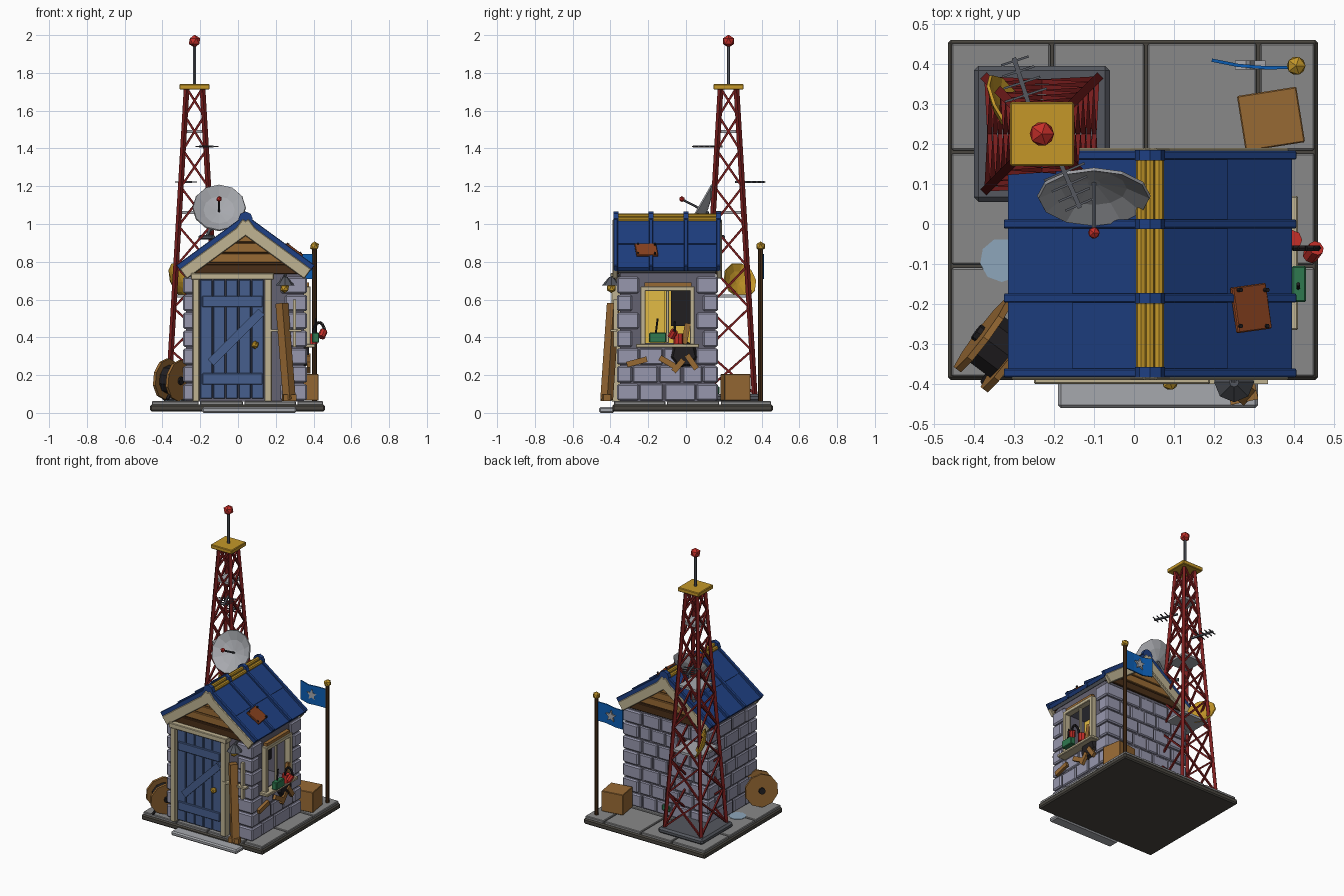
import bpy, bmesh, math, random
from mathutils import Vector, Matrix

if "Cube" in bpy.data.objects:
    bpy.data.objects.remove(bpy.data.objects["Cube"])
random.seed(4)
V = Vector

def mat(name, r, g, b):
    m = bpy.data.materials.new(name)
    m.diffuse_color = (*[(c / 255) ** 2.2 for c in (r, g, b)], 1)
    m.use_nodes = True
    m.node_tree.nodes["Principled BSDF"].inputs["Base Color"].default_value = m.diffuse_color
    return m

BLUE, DOOR = mat("roof_blue", 36, 66, 130), mat("door_blue", 72, 95, 140)
STONE, MORTAR = mat("stone", 150, 150, 172), mat("mortar", 100, 98, 112)
BEIGE, WOOD, DARKWOOD = mat("beige", 190, 178, 145), mat("wood", 150, 105, 55), mat("dark_wood", 75, 50, 30)
GOLD, RED, BALL = mat("gold", 195, 150, 45), mat("tower_red", 120, 35, 35), mat("ball_red", 195, 50, 45)
GREY, TILE, DARK, IRON = mat("grey", 165, 167, 172), mat("tile", 135, 135, 135), mat("dark", 38, 36, 38), mat("iron", 85, 88, 95)
FLAG, GREEN, RUST, PALE = mat("flag_blue", 20, 95, 180), mat("green", 50, 120, 80), mat("rust", 140, 70, 38), mat("puddle", 140, 165, 185)
SLAB, GLOW = mat("slab", 75, 72, 66), mat("glow", 225, 185, 70)

def finish(name, bm, m, bevel=0):
    me = bpy.data.meshes.new(name)
    bmesh.ops.recalc_face_normals(bm, faces=bm.faces)
    bm.to_mesh(me)
    bm.free()
    o = bpy.data.objects.new(name, me)
    bpy.context.collection.objects.link(o)
    me.materials.append(m)
    if bevel:
        b = o.modifiers.new("bevel", 'BEVEL')
        b.width, b.segments = bevel, 1
    return o

def add_box(bm, c, s, rot=None):
    bmesh.ops.create_cube(bm, size=1, matrix=Matrix.Translation(c) @ (rot or Matrix()) @ Matrix.Diagonal((*s, 1)))

def span(bm, x0, x1, y0, y1, z0, z1):
    add_box(bm, V(((x0 + x1) / 2, (y0 + y1) / 2, (z0 + z1) / 2)), (x1 - x0, y1 - y0, z1 - z0))

def spans(name, m, lst, bevel=0):
    bm = bmesh.new()
    for b in lst:
        span(bm, *b)
    return finish(name, bm, m, bevel)

def box(name, m, c, s, rot=(0, 0, 0), bevel=0):
    bm = bmesh.new()
    e = [math.radians(a) for a in rot]
    add_box(bm, V(c), s, Matrix.Rotation(e[2], 4, 'Z') @ Matrix.Rotation(e[1], 4, 'Y') @ Matrix.Rotation(e[0], 4, 'X'))
    return finish(name, bm, m, bevel)

def rods(name, m, lst, sides=6):
    """lst: (start, end, radius[, end radius])"""
    bm = bmesh.new()
    for p, q, r, *r2 in lst:
        p, q = V(p), V(q)
        M = Matrix.Translation((p + q) / 2) @ (q - p).to_track_quat('Z', 'Y').to_matrix().to_4x4()
        if sides == 4:
            M = M @ Matrix.Rotation(math.pi / 4, 4, 'Z')
        bmesh.ops.create_cone(bm, cap_ends=True, segments=sides, radius1=r, radius2=r2[0] if r2 else r, depth=(q - p).length, matrix=M)
    return finish(name, bm, m)

def ball(name, m, c, r):
    bm = bmesh.new()
    bmesh.ops.create_icosphere(bm, subdivisions=1, radius=r, matrix=Matrix.Translation(c))
    return finish(name, bm, m)

def prism(name, m, pts, y0, y1):
    bm = bmesh.new()
    f = bm.faces.new([bm.verts.new((x, y0, z)) for x, z in pts])
    g = bmesh.ops.extrude_face_region(bm, geom=[f])['geom']
    bmesh.ops.translate(bm, vec=(0, y1 - y0, 0), verts=[v for v in g if isinstance(v, bmesh.types.BMVert)])
    return finish(name, bm, m)

def dish(name, m, c, n, r, depth, sides=12):
    # shallow bowl revolved about its facing direction n, rim at c
    bm = bmesh.new()
    M = Matrix.Translation(c) @ V(n).to_track_quat('Z', 'Y').to_matrix().to_4x4()
    rings = [[bm.verts.new(M @ V((r * k * math.cos(a), r * k * math.sin(a), -depth * (1 - k * k))))
              for a in [2 * math.pi * i / sides for i in range(sides)]] for k in (0.12, 0.6, 1)]
    for a, b in zip(rings, rings[1:]):
        for i in range(sides):
            j = (i + 1) % sides
            bm.faces.new((a[i], a[j], b[j], b[i]))
    bm.faces.new(rings[0])
    o = finish(name, bm, m)
    o.modifiers.new("shell", 'SOLIDIFY').thickness = 0.008

# paved base and step
spans("base_slab", SLAB, [(-.465, .46, -.39, .46, .008, .045)], .008)
xs, ys = (-.46, -.205, .03, .31, .455), (-.385, -.105, .18, .455)
spans("paving", TILE, [(a + .004, b - .004, c + .004, d - .004, .04, .062) for a, b in zip(xs, xs[1:]) for c, d in zip(ys, ys[1:])], .004)
spans("front_step", GREY, [(-.19, .31, -.46, -.38, 0, .03)], .008)

# stone house: core with window opening, corner stones and brick courses
X0, X1, Y0, Y1, Z0, H = -.29, .365, -.365, .17, .062, .0945
core = spans("wall_core", MORTAR, [(X0 + .015, X1 - .015, Y0 + .015, Y1 - .015, .06, .77)])
cut = spans("window_cutter", DARK, [(.1, .5, -.225, .03, .37, .655)])
cut.hide_render = True
cut.hide_set(True)
bo = core.modifiers.new("window", 'BOOLEAN')
bo.operation, bo.object = 'DIFFERENCE', cut
quoins, bricks = [], []
for k in range(7):
    z0, z1 = Z0 + k * H + .004, Z0 + (k + 1) * H - .004
    lx, ly = ((.1, .115), (.075, .08))[k % 2]
    for cx, cy, sx, sy in ((X0, Y0, 1, 1), (X1, Y0, -1, 1), (X0, Y1, 1, -1), (X1, Y1, -1, -1)):
        lxx = lx + .04 if (sx < 0 or sy < 0) else lx * .9
        quoins.append((*sorted((cx, cx + sx * lxx)), *sorted((cy, cy + sy * ly)), z0, z1))
    for side in ("left", "right", "back"):
        lo, hi = (X0 + lx + .045, X1 - lx - .045) if side == "back" else (Y0 + ly, Y1 - ly)
        n = 3 + k % 2 if side == "back" else 2 + k % 2
        cuts = [lo] + [lo + (hi - lo) * (i + random.uniform(-.18, .18)) / n for i in range(1, n)] + [hi]
        for a, b in zip(cuts, cuts[1:]):
            a, b, d = a + .004, b - .004, random.uniform(.003, .01)
            if side == "back":
                bricks.append((a, b, Y1 - .05, Y1 - d, z0, z1))
            elif side == "left":
                bricks.append((X0 + d, X0 + .05, a, b, z0, z1))
            elif not (z1 > .36 and z0 < .67):
                bricks.append((X1 - .05, X1 - d, a, b, z0, z1))
spans("corner_stones", STONE, quoins, .008)
spans("wall_bricks", STONE, bricks, .006)
spans("moss", GREEN, [(.0, .06, .165, .178, .1, .14)], .005)

# door with frame, planks and brace
spans("door_frame", BEIGE, [(-.24, -.205, -.395, -.34, .06, .71), (.14, .18, -.395, -.34, .06, .71), (-.25, .19, -.4, -.34, .705, .74)], .004)
spans("door_planks", DOOR, [(-.2 + i * .068, -.136 + i * .068, -.378, -.345, .075, .705) for i in range(5)], .004)
spans("door_battens", DOOR, [(-.19, .13, -.388, -.37, z, z + .06) for z in (.15, .56)], .004)
box("door_brace", DOOR, (-.01, -.382, .40), (.38, .014, .045), (0, -45, 0))
ball("door_handle", GOLD, (.09, -.395, .36), .022)

# gables and roof
RX, RZ, A, L = .04, 1.03, 36.2, .44
ca, sa = math.cos(math.radians(A)), math.sin(math.radians(A))
for tag, y in (("front", -.352), ("back", .14)):
    prism(tag + "_gable", DARKWOOD, [(-.28, .74), (.36, .74), (.36, .77), (RX, 1.0), (-.28, .77)], y, y + .02)
    f = -.366 if tag == "front" else .155
    for i, (z, w) in enumerate(((.735, .31), (.795, .25), (.85, .17), (.905, .09))):
        spans(f"{tag}_gable_plank_{i}", WOOD if i else DARKWOOD, [(RX - w, RX + w, f, f + .015, z, z + .05)], .003)
for s, tag in ((-1, "left"), (1, "right")):
    def slope(name, m, u0, u1, y0, y1, t0, t1, bevel=0):
        u, t = (u0 + u1) / 2, (t0 + t1) / 2
        c = (RX + s * (u * ca + t * sa), (y0 + y1) / 2, RZ - u * sa + t * ca)
        return box(f"{tag}_{name}", m, c, (u1 - u0, y1 - y0, t1 - t0), (0, s * A, 0), bevel)
    slope("roof_upper_panel", BLUE, 0, .235, -.375, .175, -.02, .006)
    slope("roof_lower_panel", BLUE, .225, L, -.375, .175, -.024, 0)
    for i, y in enumerate((-.372, -.185, 0, .172)):
        slope(f"roof_rib_{i}", BLUE, 0, L + .003, y - .011, y + .011, -.02, .016, .003)
    slope("front_bargeboard", BEIGE, -.01, L, -.39, -.362, -.075, -.012, .004)
    slope("back_bargeboard", BEIGE, -.01, L, .162, .19, -.075, -.012, .004)
    slope("eave_board", IRON, L - .07, L - .01, -.36, .16, -.045, -.022)
    if s > 0:
        rot = (0, A, 0)
        box("roof_patch", RUST, (.292, -.21, .862), (.105, .115, .014), (0, A, 8), .003)
        rods("patch_rivets", DARK, [((.292 + dx, -.21 + dy, .862 - dx * .73), (.301 + dx, -.21 + dy, .874 - dx * .73), .006)
                                    for dx in (-.033, .033) for dy in (-.045, .045)])
rods("ridge_cap", GOLD, [((RX + dx, -.38, 1.032 + dz), (RX + dx, .18, 1.032 + dz), .013) for dx, dz in ((-.022, -.006), (0, .01), (.022, -.006))], 8)
rods("ridge_bands", BLUE, [((RX, y - .013, 1.028), (RX, y + .013, 1.028), .038) for y in (-.37, -.185, 0, .172)], 8)

# window, sill and the things on it
spans("window_frame", BEIGE, [(.34, .385, -.24, -.215, .36, .67), (.34, .385, .02, .045, .36, .67), (.34, .385, -.24, .045, .645, .67),
                              (.35, .365, -.105, -.09, .37, .65)], .003)
spans("window_sill", BEIGE, [(.34, .41, -.265, .07, .345, .365)], .004)
spans("window_lit_room", GLOW, [(.102, .11, -.225, .03, .37, .655), (.2, .22, -.22, -.11, .37, .65)])
spans("window_dark_inside", DARK, [(.2, .24, -.08, .02, .46, .65)])
spans("window_lintel", WOOD, [(.345, .375, -.22, .03, .67, .69)])
spans("radio_box", GREEN, [(.393, .43, -.195, -.105, .372, .425)], .004)
rods("radio_aerial", DARK, [((.41, -.16, .42), (.41, -.15, .5), .005)])
arc = [(.40 + .03 * (1 - math.cos(t)), -.06, .42 + .06 * math.sin(t)) for t in [i * math.pi / 6 for i in range(7)]]
rods("lever_hook", DARK, [(a, b, .008) for a, b in zip(arc, arc[1:])])
rods("red_can", BALL, [((.395, -.04, .365), (.395, -.04, .42), .025), ((.44, -.08, .40), (.455, -.06, .435), .02)], 8)
rods("wall_hole", DARK, [((.35, -.01, .31), (.375, -.01, .31), .075, .06)], 7)
for i, (y, z, l, r) in enumerate(((-.26, .27, .11, 15), (-.1, .27, .09, -30), (-.04, .25, .08, 50), (.03, .27, .09, -55), (0, .42, .11, 80))):
    box(f"broken_plank_{i}", WOOD, (.375, y, z), (.02, l, .03), (r, 0, 0))

# lamp, leaning beam and small shelf on the front
rods("lamp_hood", IRON, [((.25, -.395, .675), (.25, -.395, .72), .05, .012), ((.25, -.395, .715), (.25, -.35, .73), .008)], 8)
ball("lamp_bulb", GOLD, (.247, -.395, .66), .026)
rods("leaning_beam", WOOD, [((.272, -.42, .07), (.232, -.385, .58), .034)], 4)
box("beam_foot", WOOD, (.272, -.425, .08), (.07, .04, .035), (0, 0, 12))
spans("shelf_bracket", BEIGE, [(.16, .335, -.4, -.365, .43, .442), (.29, .308, -.385, -.36, .35, .6)])

# lattice tower
TX, TY, ZB, ZT = -.23, .225, .1, 1.72
spans("tower_footing", IRON, [(-.4, -.06, .055, .395, .06, .1)], .012)
def half(z):
    return .138 + (.042 - .138) * (z - ZB) / (ZT - ZB)
def corner(i, z):
    sx, sy = ((-1, -1), (1, -1), (1, 1), (-1, 1))[i % 4]
    return (TX + sx * half(z), TY + sy * half(z), z)
rods("tower_legs", RED, [(corner(i, ZB), corner(i, ZT), .015) for i in range(4)], 4)
lv = [ZB + (ZT - ZB) * (1 - (1 - k / 8) ** 1.15) for k in range(9)]
rods("tower_bracing", RED, [b for i in range(4) for z, w in zip(lv, lv[1:])
                            for b in ((corner(i, z), corner(i + 1, w), .008), (corner(i + 1, z), corner(i, w), .008))], 4)
for i, z in enumerate((.62, 1.06, 1.49)):
    h = half(z) * .95
    spans(f"tower_plate_{i}", GREY, [(TX - h, TX + h, TY - h, TY + h, z - .008, z + .008)])
spans("tower_cap", GOLD, [(-.31, -.15, .145, .305, 1.712, 1.74)], .004)
rods("mast", IRON, [((TX, TY, 1.74), (TX, TY, 1.95), .009)])
ball("beacon", BALL, (TX, TY, 1.968), .034)

# aerials on the tower
for i, (p, q) in enumerate((((-.2, .19, 1.41), (-.135, .04, 1.41)), ((-.25, .26, 1.222), (-.3, .415, 1.222)))):
    p, q = V(p), V(q)
    side = (q - p).cross(V((0, 0, 1))).normalized()
    rods(f"aerial_{i}", IRON, [(p, q, .008)] + [(p.lerp(q, t) - side * w, p.lerp(q, t) + side * w, .004)
                                               for t, w in ((.4, .055), (.6, .048), (.78, .042), (.95, .036))], 4)

# dishes
n = V((0, -.87, .5))
c = V((-.1, .07, 1.085))
dish("large_dish", GREY, c, n, .142, .045)
rods("dish_mount", IRON, [(c - n * .045, (-.16, .14, .94), .012), ((-.2, .2, .93), (-.13, .1, .93), .012)])
rods("dish_feed", IRON, [(c - n * .04, (-.1, -.02, 1.13), .006)])
ball("dish_feed_tip", BALL, (-.1, -.022, 1.132), .016)
dish("yellow_dish", GOLD, V((-.31, .285, .7)), (1, .6, .4), .1, .03, 10)

# flag, crate, cable drum, puddle
rods("flag_pole", DARKWOOD, [((.405, .395, .06), (.405, .395, .87), .013)], 8)
ball("flag_pole_knob", GOLD, (.405, .395, .882), .026)
bm = bmesh.new()
col = [[bm.verts.new((x, y, z + dz)) for z in (.71, .84)] for x, y, dz in ((.4, .395, 0), (.33, .394, 0), (.26, .4, -.008), (.195, .413, .0))]
for a, b in zip(col, col[1:]):
    bm.faces.new((a[0], b[0], b[1], a[1]))
finish("flag", bm, FLAG).modifiers.new("thick", 'SOLIDIFY').thickness = .008
star = [(.29 + r * math.sin(k * math.pi / 5), .772 + r * math.cos(k * math.pi / 5)) for k in range(10) for r in ((.04, .018)[k % 2],)]
prism("flag_star", GREY, star, .386, .408)
box("crate", WOOD, (.342, .262, .135), (.15, .14, .14), (0, 0, 9), .003)
ax, dc = V((-.8, .6, .1)).normalized(), V((-.345, -.305, .175))
rods("drum_flanges", WOOD, [(dc + ax * t, dc + ax * (t + .016), .11) for t in (-.05, .034)], 10)
rods("drum_cable", DARK, [(dc - ax * .04, dc + ax * .04, .075)], 10)
rods("drum_axle", DARK, [(dc - ax * .06, dc + ax * .062, .022)], 8)
rods("drum_prop", DARK, [((-.375, -.395, .07), (-.31, -.3, .2), .01)])
rods("puddle", PALE, [((-.33, -.09, .06), (-.33, -.09, .065), .055)], 9)
